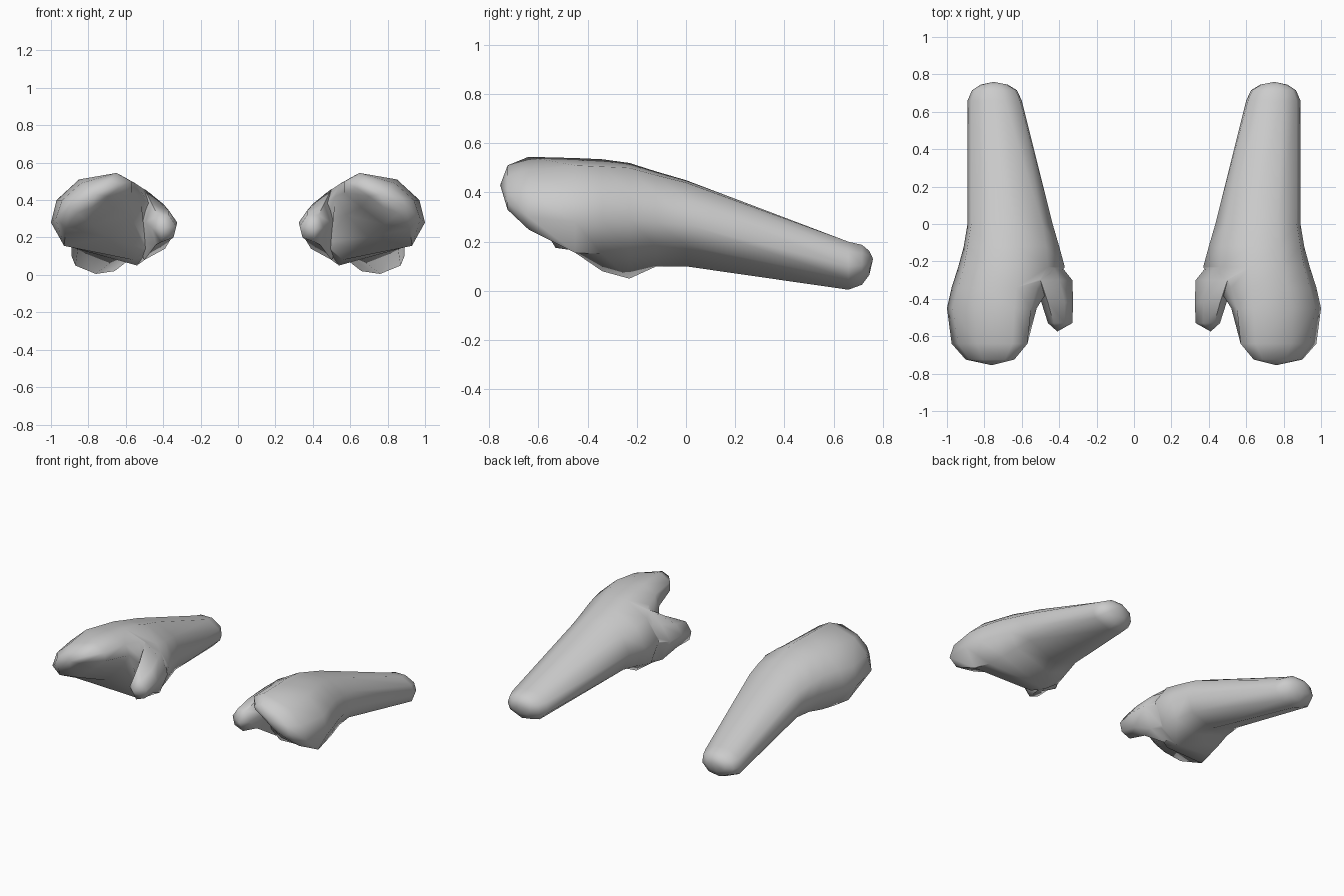
import bpy, bmesh
from mathutils import Vector

if "Cube" in bpy.data.objects:
    bpy.data.objects.remove(bpy.data.objects["Cube"])


def loft(name, rings, start, end):
    """Skin closed (x, z) rings placed along y, closing both ends to a point."""
    bm = bmesh.new()
    loops = [[bm.verts.new((x, y, z)) for x, z in pts] for y, pts in rings]
    n = len(loops[0])
    for a, b in zip(loops, loops[1:]):
        for i in range(n):
            j = (i + 1) % n
            bm.faces.new((a[i], a[j], b[j], b[i]))
    for loop, tip in ((loops[0], start), (loops[-1], end)):
        v = bm.verts.new(tip)
        for i in range(n):
            bm.faces.new((loop[i], loop[(i + 1) % n], v))
    bmesh.ops.recalc_face_normals(bm, faces=bm.faces)
    me = bpy.data.meshes.new(name)
    bm.to_mesh(me)
    bm.free()
    ob = bpy.data.objects.new(name, me)
    bpy.context.collection.objects.link(ob)
    return ob


def shrink(pts, c, s):
    return [(c[0] + (x - c[0]) * s, c[1] + (z - c[1]) * s) for x, z in pts]


# forearm, palm and joined fingers, from elbow to fingertips
elbow = [(.89, .10), (.87, .16), (.79, .20), (.69, .20), (.61, .15),
         (.60, .08), (.66, .02), (.76, .005), (.87, .05)]
rings = [
    (.745, shrink(elbow, (.75, .125), .5)),
    (.715, shrink(elbow, (.75, .125), .83)),
    (.66, elbow),
    (0, [(.89, .27), (.87, .37), (.77, .44), (.63, .45), (.49, .39),
         (.435, .28), (.48, .16), (.64, .10), (.85, .185)]),
    (-.12, [(.91, .28), (.89, .39), (.78, .47), (.62, .485), (.47, .41),
            (.40, .29), (.45, .15), (.60, .10), (.86, .18)]),
    (-.23, [(.94, .29), (.91, .41), (.79, .50), (.62, .52), (.46, .43),
            (.37, .30), (.43, .13), (.54, .05), (.88, .16)]),
    (-.34, [(.975, .29), (.94, .41), (.82, .505), (.63, .535), (.52, .47),
            (.45, .36), (.46, .17), (.56, .08), (.90, .15)]),
    (-.45, [(1.0, .28), (.97, .40), (.85, .51), (.64, .54), (.55, .49),
            (.52, .42), (.58, .32), (.70, .20), (.93, .155)]),
    (-.64, [(.975, .30), (.94, .40), (.84, .49), (.65, .545), (.57, .50),
            (.57, .44), (.66, .36), (.78, .27), (.92, .25)]),
    (-.725, [(.90, .36), (.88, .41), (.81, .47), (.69, .51), (.64, .49),
             (.64, .46), (.70, .42), (.78, .36), (.86, .33)]),
]
arm = loft("forearm_and_hand", rings, (.75, .76, .13), (.76, -.755, .43))

# thumb
thumb = loft("thumb", [
    (-.20, [(.52, .40), (.44, .38), (.41, .28), (.45, .16), (.54, .14), (.58, .27)]),
    (-.30, [(.50, .46), (.40, .38), (.33, .28), (.39, .14), (.50, .08), (.56, .27)]),
    (-.42, [(.46, .38), (.37, .345), (.325, .28), (.36, .19), (.44, .16), (.495, .28)]),
    (-.53, [(.43, .32), (.37, .32), (.33, .26), (.345, .20), (.41, .175), (.46, .25)]),
], (.48, -.15, .27), (.41, -.575, .25))

# fuse the thumb, then mirror to the other side
fuse = arm.modifiers.new("fuse_thumb", 'BOOLEAN')
fuse.operation = 'UNION'
fuse.solver = 'EXACT'
fuse.object = thumb
mirror = arm.modifiers.new("mirror", 'MIRROR')
mirror.use_mirror_merge = False
bpy.context.view_layer.objects.active = arm
bpy.ops.object.select_all(action='DESELECT')
arm.select_set(True)
for m in ("fuse_thumb", "mirror"):
    bpy.ops.object.modifier_apply(modifier=m)
bpy.data.objects.remove(thumb)
bpy.ops.object.shade_smooth_by_angle(angle=1.05)
